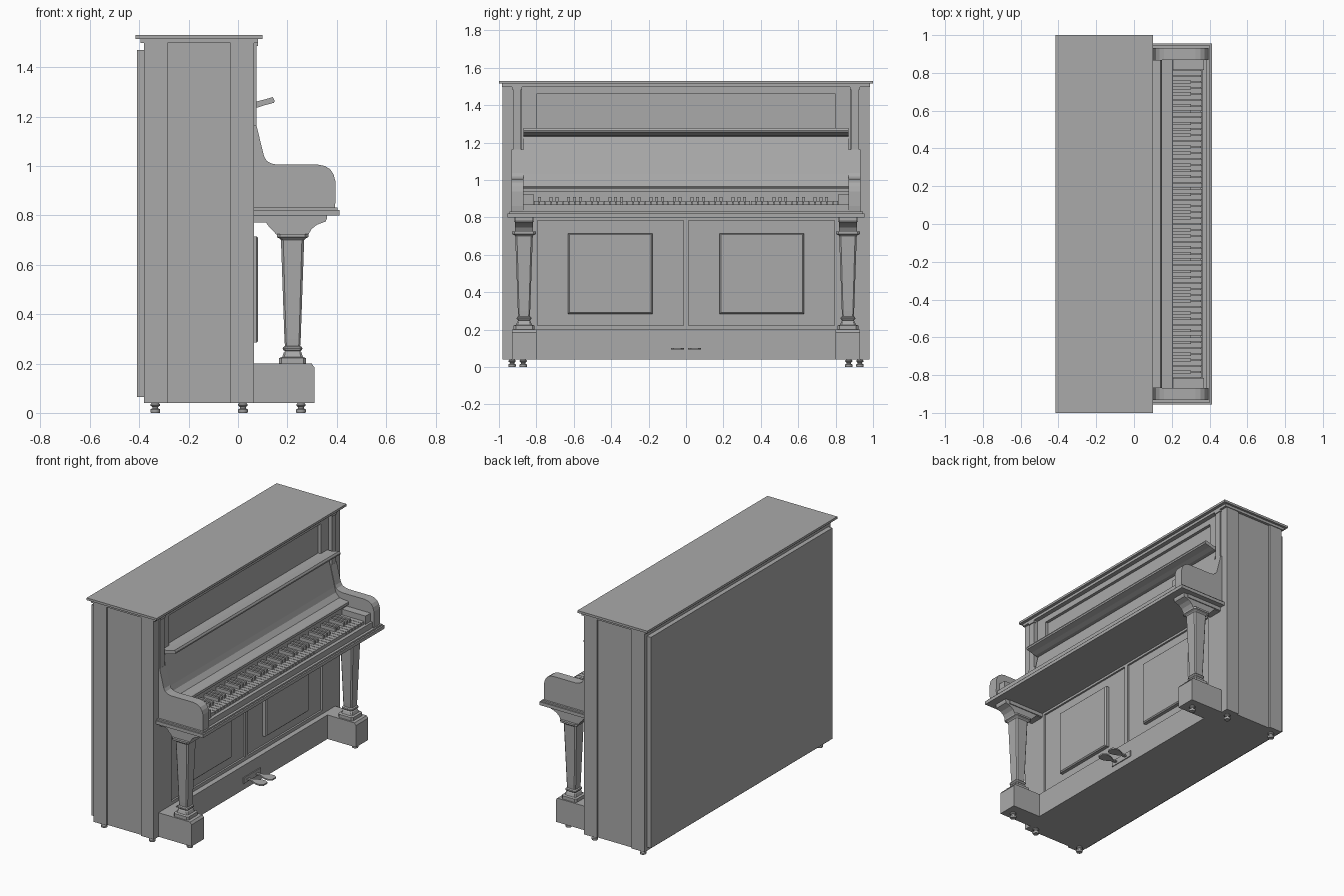
import bpy, bmesh, math

old = bpy.data.objects.get("Cube")
if old:
    bpy.data.objects.remove(old)

grey = bpy.data.materials.new("plain grey")
grey.use_nodes = True
tone = (0.4, 0.4, 0.4, 1)
grey.diffuse_color = tone
grey.node_tree.nodes["Principled BSDF"].inputs["Base Color"].default_value = tone
SIDES = (("right", -1), ("left", 1))


def finish(name, bm):
    bmesh.ops.recalc_face_normals(bm, faces=bm.faces)
    mesh = bpy.data.meshes.new(name)
    bm.to_mesh(mesh)
    bm.free()
    mesh.materials.append(grey)
    obj = bpy.data.objects.new(name, mesh)
    bpy.context.collection.objects.link(obj)
    return obj


def add_loft(bm, rings):
    """Skin a stack of equal-length rings and cap both ends."""
    loops = [[bm.verts.new(p) for p in ring] for ring in rings]
    for low, high in zip(loops, loops[1:]):
        for i in range(len(low)):
            j = (i + 1) % len(low)
            bm.faces.new((low[i], low[j], high[j], high[i]))
    bm.faces.new(loops[0])
    bm.faces.new(loops[-1])


def add_box(bm, xs, ys, zs):
    add_loft(bm, [[(xs[0], ys[0], z), (xs[1], ys[0], z),
                   (xs[1], ys[1], z), (xs[0], ys[1], z)] for z in zs])


def box(name, xs, ys, zs):
    bm = bmesh.new()
    add_box(bm, xs, ys, zs)
    return finish(name, bm)


def wide(name, xs, half, zs):
    return box(name, xs, (-half, half), zs)


def pair(name, xs, ys, zs):
    for label, s in SIDES:
        box(label + "_" + name, xs, sorted(s * y for y in ys), zs)


def prism(name, profile, ys):
    """Extrude an x-z profile along y."""
    bm = bmesh.new()
    add_loft(bm, [[(x, y, z) for x, z in profile] for y in ys])
    return finish(name, bm)


def turned(name, x, y, profile, sides=16):
    """Turned part from (radius, height) pairs."""
    bm = bmesh.new()
    angles = [math.tau * i / sides for i in range(sides)]
    add_loft(bm, [[(x + r * math.cos(a), y + r * math.sin(a), z) for a in angles]
                  for r, z in profile])
    return finish(name, bm)


def square_post(name, x, y, profile):
    """Post with clipped corners from (half width, height) pairs."""
    bm = bmesh.new()
    corners = [(1, -.8), (1, .8), (.8, 1), (-.8, 1),
               (-1, .8), (-1, -.8), (-.8, -1), (.8, -1)]
    add_loft(bm, [[(x + h * a, y + h * b, z) for a, b in corners] for h, z in profile])
    return finish(name, bm)


# Case: core, lid, back and the stiles that frame the recessed sides
BACK, FRONT, BASE, TOP = -.38, .065, .04, 1.5
wide("case_core", (BACK, .03), .968, (BASE, TOP))
wide("lid", (-.415, .1), 1, (1.515, 1.53))
wide("lid_moulding", (-.395, .08), .985, (1.498, 1.515))
wide("back_panel", (-.41, BACK), .955, (.065, 1.47))
pair("back_stile", (BACK, -.285), (.94, .98), (BASE, TOP))
pair("front_stile", (-.03, FRONT), (.88, .98), (BASE, TOP))

# Upper front: frame round the recessed panel, pilasters
pair("upper_frame_stile", (.02, .05), (.8, .88), (.8, TOP))
wide("upper_frame_rail", (.02, .05), .8, (1.46, TOP))
pair("pilaster", (.06, .074), (.882, .925), (1, TOP))
pair("pilaster_capital", (.06, .08), (.877, .93), (1.485, TOP))
pair("pilaster_collar", (.06, .081), (.876, .931), (1.064, 1.078))

# Lower front: frame, recessed fields and raised panels
wide("lower_field", (.02, .053), .88, (BASE, .8))
wide("lower_top_rail", (.04, FRONT), .88, (.785, .8))
wide("lower_bottom_rail", (.04, FRONT), .88, (.2, .222))
wide("lower_middle_stile", (.04, FRONT), .014, (.222, .785))
pair("lower_end_stile", (.04, FRONT), (.795, .88), (.222, .785))
for label, s in SIDES:
    bm = bmesh.new()
    rings = [(.225, .215, .05), (.225, .215, .075), (.218, .208, .082)]
    add_loft(bm, [[(x, s * .405 + a * w, .5 + b * h)
                   for a, b in ((-1, -1), (1, -1), (1, 1), (-1, 1))]
                  for w, h, x in rings])
    finish(label + "_raised_panel", bm)
wide("bottom_board", (.03, .1), .81, (BASE, .2))

# Keybed and key slip
wide("keybed", (.03, .412), .955, (.8, .822))
wide("keybed_moulding", (.03, .402), .945, (.822, .832))
wide("key_slip", (.362, .385), .875, (.83, .87))
wide("key_frame", (.06, .355), .875, (.83, .868))
pair("key_block", (.12, .37), (.815, .875), (.83, .925))

# Fallboard with its shelf, and the tilted rail above
fallboard = [(.02, 1.24), (.054, 1.24), (.073, 1.16), (.104, 1.03), (.114, .995),
             (.14, .966), (.2, .96), (.207, .955), (.207, .938), (.195, .938),
             (.195, .87), (.02, .87)]
prism("fallboard", fallboard, (-.868, .868))
rail = [(.03, 1.232), (.078, 1.236), (.108, 1.246), (.146, 1.256), (.148, 1.266),
        (.141, 1.279), (.11, 1.27), (.078, 1.262), (.03, 1.26)]
prism("fallboard_rail", rail, (-.868, .868))

# Arms: a scooped rise at the case and a rounded nose
arm = [(.05, .83), (.392, .83), (.395, .86), (.394, .94), (.387, .966), (.374, .986),
       (.352, 1), (.325, 1.005), (.16, 1.005), (.135, 1.01), (.117, 1.02),
       (.106, 1.038), (.075, 1.163), (.05, 1.163)]
for label, s in SIDES:
    prism(label + "_arm", arm, (s * .868, s * .932))

# Keyboard: full run of keys starting on A, with sharps by note
whites, sharps = bmesh.new(), bmesh.new()
COUNT = 52
pitch = 1.63 / COUNT
for i in range(COUNT):
    y = (i - COUNT / 2) * pitch
    add_box(whites, (.195, .36), (y + .0015, y + pitch - .0015), (.86, .888))
    if i > 0 and "ABCDEFG"[i % 7] not in "CF":
        add_box(sharps, (.195, .302), (y - .008, y + .008), (.88, .91))
finish("white_keys", whites)
finish("sharp_keys", sharps)

# Legs on their blocks, with flared brackets under the keybed
LEG_X, LEG_Y = .221, .866
block = [(.03, BASE), (.309, BASE), (.309, .185), (.298, .2), (.03, .2)]
bracket = [(.05, .8), (.05, .772), (.112, .772), (.125, .755), (.145, .735),
           (.155, .722), (.285, .722), (.298, .745), (.32, .762), (.355, .775),
           (.36, .787), (.36, .8)]
shaft = [(.055, .2), (.055, .222), (.042, .226), (.036, .245), (.031, .25),
         (.031, .272), (.033, .3), (.047, .7), (.052, .706), (.064, .712), (.064, .724)]
collar = [(.031, .25), (.038, .255), (.04, .26), (.038, .266), (.031, .271)]
for label, s in SIDES:
    prism(label + "_leg_block", block, (s * .8, s * .93))
    prism(label + "_leg_bracket", bracket, (s * .818, s * .914))
    square_post(label + "_leg", LEG_X, s * LEG_Y, shaft)
    square_post(label + "_leg_collar", LEG_X, s * LEG_Y, collar)
    box(label + "_bracket_cap", (.05, .33), sorted((s * .812, s * .92)), (.776, .8))

# Casters
caster = [(.018, 0), (.02, .004), (.02, .014), (.012, .018), (.012, .024),
          (.019, .029), (.019, .035), (.014, BASE)]
for label, s in SIDES:
    for place, x, y in (("rear", -.335, .93), ("middle", .02, .93), ("front", .255, .87)):
        obj = turned(label + "_" + place + "_caster", x, s * y, caster)
        bpy.context.view_layer.objects.active = obj
        obj.select_set(True)
        bpy.ops.object.shade_smooth_by_angle()
        obj.select_set(False)

# Pedals and their plate
wide("pedal_plate", (.09, .106), .089, (.082, .121))
outline = [(.09, .008), (.14, .01), (.165, .024), (.19, .034), (.215, .034), (.235, .02)]
for label, s in SIDES:
    bm = bmesh.new()
    edge = outline + [(x, -w) for x, w in reversed(outline)]
    add_loft(bm, [[(x, s * .046 + w, z) for x, w in edge] for z in (.094, .103)])
    finish(label + "_pedal", bm)
